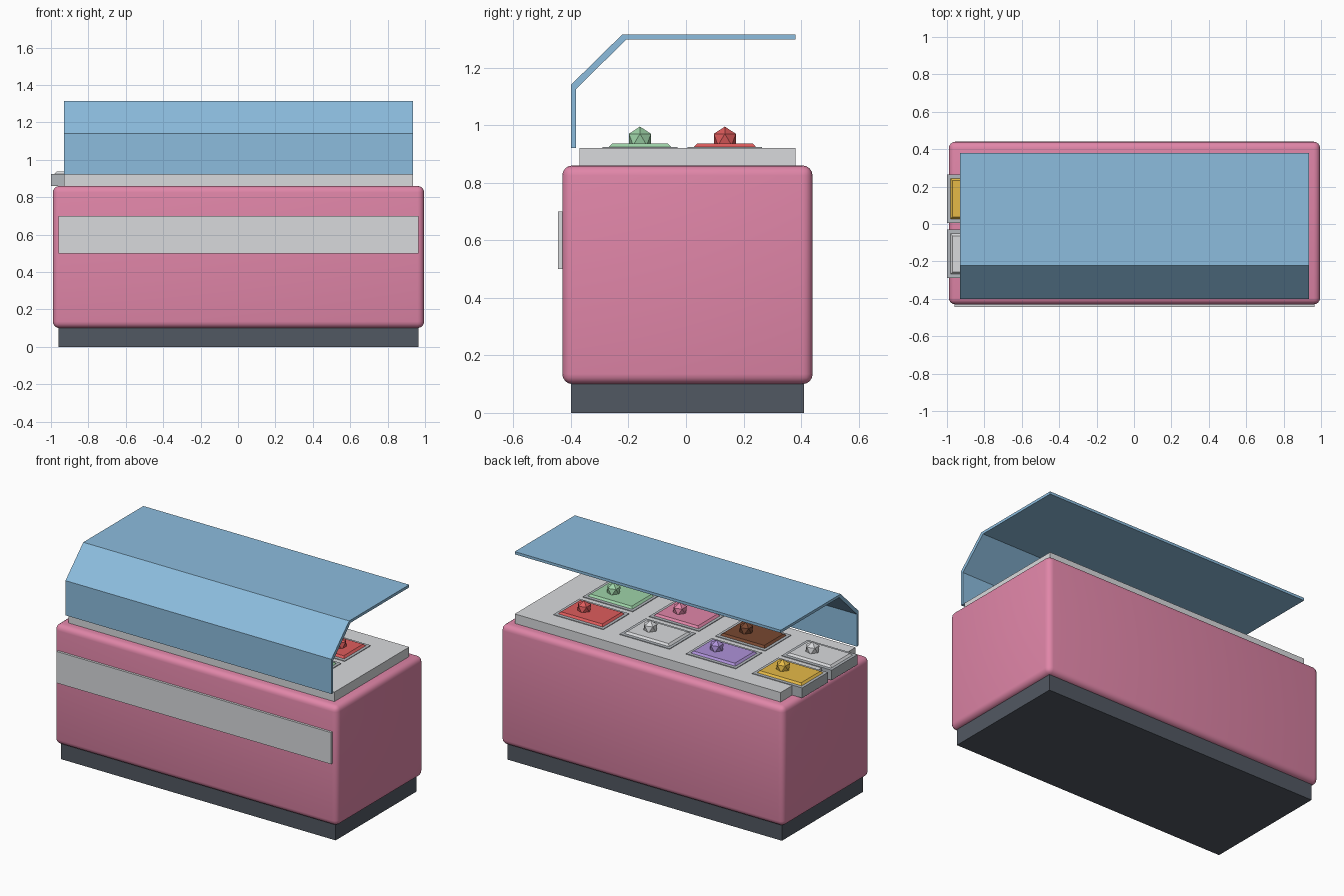
import bpy
import bmesh
from mathutils import Matrix, Vector

if "Cube" in bpy.data.objects:
    bpy.data.objects.remove(bpy.data.objects["Cube"], do_unlink=True)


def to_linear(c):
    return c / 12.92 if c <= 0.04045 else ((c + 0.055) / 1.055) ** 2.4


def material(name, *rgb):
    colour = [to_linear(c) for c in rgb] + [1]
    mat = bpy.data.materials.new(name)
    mat.use_nodes = True
    mat.diffuse_color = colour
    mat.node_tree.nodes["Principled BSDF"].inputs["Base Color"].default_value = colour
    return mat


pink = material("pink", 0.88, 0.525, 0.66)
light_grey = material("light grey", 0.85, 0.855, 0.865)
tray_grey = material("tray grey", 0.70, 0.72, 0.74)
dark_grey = material("dark grey", 0.32, 0.345, 0.385)
blue = material("canopy blue", 0.55, 0.74, 0.87)
green = material("mint green", 0.62, 0.83, 0.66)
red = material("red", 0.87, 0.36, 0.36)
purple = material("purple", 0.68, 0.57, 0.85)
yellow = material("yellow", 0.90, 0.73, 0.28)
brown = material("brown", 0.47, 0.28, 0.19)


def finish(bm, name, mat):
    bmesh.ops.recalc_face_normals(bm, faces=bm.faces)
    mesh = bpy.data.meshes.new(name)
    bm.to_mesh(mesh)
    bm.free()
    mesh.materials.append(mat)
    obj = bpy.data.objects.new(name, mesh)
    bpy.context.collection.objects.link(obj)
    return obj


def box(name, mat, x, y, z, taper=0):
    """Box from (min, max) ranges; taper pulls the top edges inward."""
    bm = bmesh.new()
    bmesh.ops.create_cube(bm, size=1)
    for v in bm.verts:
        inset = taper if v.co.z > 0 else 0
        v.co = Vector((x[0] + inset if v.co.x < 0 else x[1] - inset,
                       y[0] + inset if v.co.y < 0 else y[1] - inset,
                       z[0] if v.co.z < 0 else z[1]))
    return finish(bm, name, mat)


# Plinth, rounded body, front band and counter
box("base_plinth", dark_grey, (-0.96, 0.965), (-0.40, 0.41), (0, 0.11))
body = box("body", pink, (-0.99, 0.995), (-0.43, 0.44), (0.10, 0.86))
bevel = body.modifiers.new("rounded_edges", "BEVEL")
bevel.width = 0.035
bevel.segments = 4
bpy.context.view_layer.objects.active = body
body.select_set(True)
bpy.ops.object.modifier_apply(modifier=bevel.name)
bpy.ops.object.shade_smooth_by_angle()
body.select_set(False)
box("front_band", light_grey, (-0.96, 0.965), (-0.445, -0.42), (0.50, 0.70))
box("counter_top", light_grey, (-0.93, 0.935), (-0.37, 0.38), (0.855, 0.92))

# Folded canopy, one profile extruded along x
profile = [(-0.40, 0.92), (-0.40, 1.14), (-0.222, 1.315), (0.38, 1.315),
           (0.38, 1.298), (-0.207, 1.298), (-0.383, 1.125), (-0.383, 0.92)]
bm = bmesh.new()
face = bm.faces.new([bm.verts.new((-0.93, y, z)) for y, z in profile])
side = bmesh.ops.extrude_face_region(bm, geom=[face])["geom"]
bmesh.ops.translate(bm, vec=(1.865, 0, 0),
                    verts=[g for g in side if isinstance(g, bmesh.types.BMVert)])
finish(bm, "canopy", blue)

# Two rows of trays, each with a filling and a faceted scoop
rows = [("front", -0.16, [light_grey, brown, pink, green]),
        ("back", 0.135, [yellow, purple, light_grey, red])]
for row, y, flavours in rows:
    for i, flavour in enumerate(flavours):
        x = -0.825 + 0.465 * i
        label = f"{row}_{i + 1}"
        box(f"tray_{label}", tray_grey, (x - 0.175, x + 0.175),
            (y - 0.13, y + 0.13), (0.86, 0.924))
        box(f"filling_{label}", flavour, (x - 0.16, x + 0.16),
            (y - 0.112, y + 0.112), (0.92, 0.936), 0.015)
        bm = bmesh.new()
        bmesh.ops.create_icosphere(bm, subdivisions=1, radius=0.045,
                                   matrix=Matrix.Translation((x + 0.05, y, 0.95)))
        finish(bm, f"scoop_{label}", flavour)
